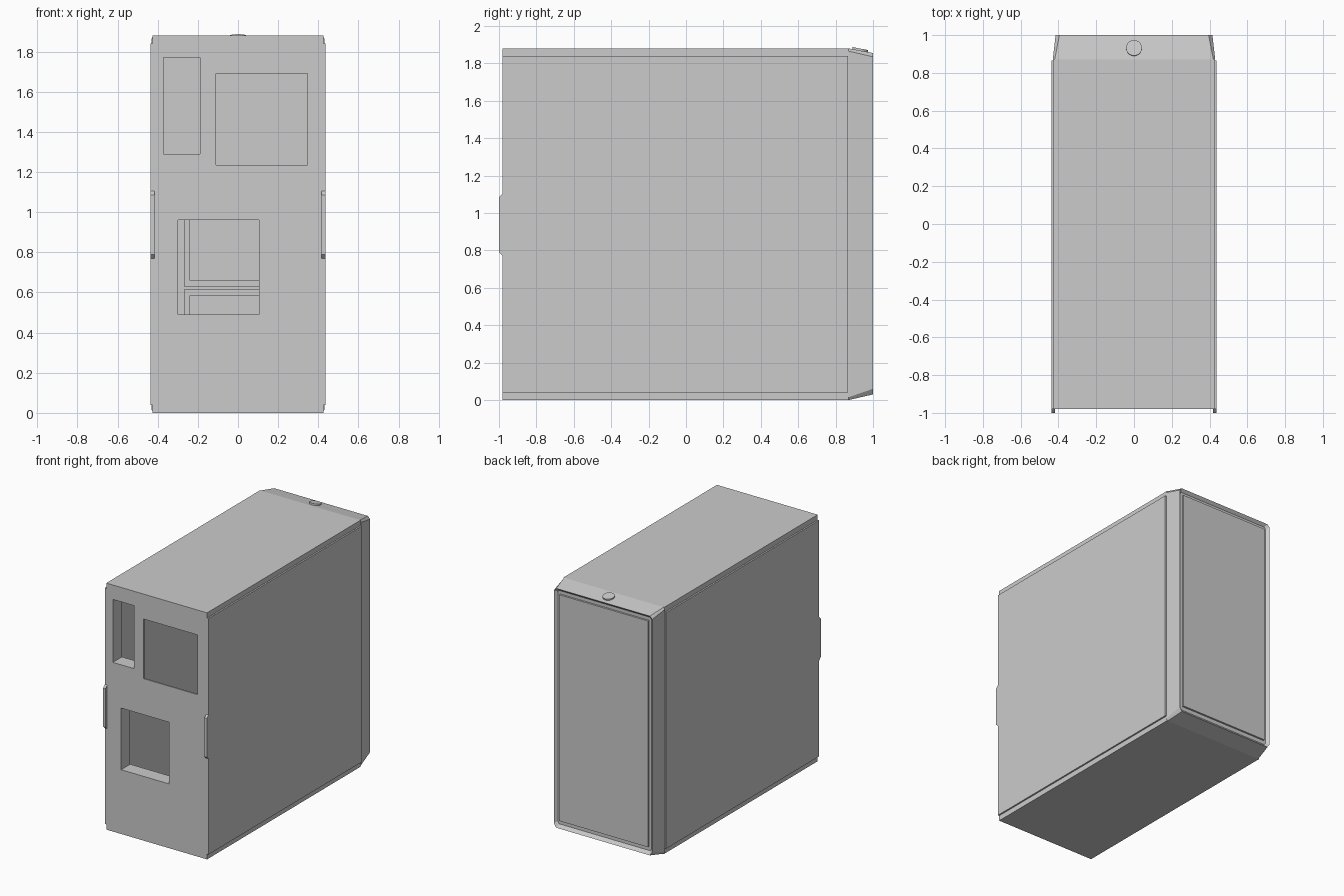
import bpy, bmesh, math
from mathutils import Matrix

if "Cube" in bpy.data.objects:
    bpy.data.objects.remove(bpy.data.objects["Cube"])


def mesh_object(name, verts, faces):
    bm = bmesh.new()
    vs = [bm.verts.new(v) for v in verts]
    for f in faces:
        bm.faces.new([vs[i] for i in f])
    bmesh.ops.recalc_face_normals(bm, faces=bm.faces)
    me = bpy.data.meshes.new(name)
    bm.to_mesh(me)
    bm.free()
    ob = bpy.data.objects.new(name, me)
    bpy.context.collection.objects.link(ob)
    return ob


def loft(name, rings):
    """Closed solid skinned through equal-length rings of points."""
    n = len(rings[0])
    verts = [p for r in rings for p in r]
    faces = [list(range(n)), list(range((len(rings) - 1) * n, len(rings) * n))]
    for k in range(len(rings) - 1):
        for i in range(n):
            j = (i + 1) % n
            faces.append([k * n + i, k * n + j, (k + 1) * n + j, (k + 1) * n + i])
    return mesh_object(name, verts, faces)


def box(name, x0, x1, y0, y1, z0, z1):
    return loft(name, [[(x0, y, z0), (x1, y, z0), (x1, y, z1), (x0, y, z1)]
                       for y in (y0, y1)])


def cut(target, cutter):
    cutter.hide_render = True
    mod = target.modifiers.new("cut", 'BOOLEAN')
    mod.operation, mod.solver, mod.object = 'DIFFERENCE', 'EXACT', cutter
    bpy.context.view_layer.objects.active = target
    bpy.ops.object.modifier_apply(modifier=mod.name)
    bpy.data.objects.remove(cutter)


def sleeve(name, x0, x1, y0, y1, z0, z1, t):
    """Open rectangular tube along y; t > 0 puts the wall outside."""
    def rect(y, d):
        return [(x0 - d, y, z0 - d), (x1 + d, y, z0 - d),
                (x1 + d, y, z1 + d), (x0 - d, y, z1 + d)]
    verts = rect(y0, 0) + rect(y1, 0) + rect(y1, t) + rect(y0, t)
    faces = [[k * 4 + i, k * 4 + (i + 1) % 4,
              (k + 1) % 4 * 4 + (i + 1) % 4, (k + 1) % 4 * 4 + i]
             for k in range(4) for i in range(4)]
    return mesh_object(name, verts, faces)


BACK, SEAM = -0.98, 0.87

# Hollow case shell with three rear openings
shell = box("case_shell", -0.425, 0.425, BACK, SEAM, 0, 1.88)
cut(shell, box("inner_cutter", -0.41, 0.41, BACK + 0.012, SEAM - 0.01, 0.015, 1.865))
openings = {"port_opening": (-0.37, -0.19, 1.29, 1.77),
            "power_opening": (-0.11, 0.345, 1.235, 1.69),
            "card_opening": (-0.30, 0.105, 0.49, 0.96)}
for name, (x0, x1, z0, z1) in openings.items():
    cut(shell, box(name + "_cutter", x0, x1, -1.1, -0.9, z0, z1))
    if name != "power_opening":
        sleeve(name + "_sleeve", x0, x1, BACK + 0.001, BACK + 0.11, z0, z1, 0.008)

# Drive cages inside, seen through the lower opening
for name, z0, z1 in (("upper_drive_cage", 0.63, 1.20), ("lower_drive_cage", 0.06, 0.615)):
    sleeve(name, -0.27, 0.27, 0.25, 0.85, z0, z1, -0.03)

# Side panels and rear finger tabs
for side, s in (("left", -1), ("right", 1)):
    box(side + "_side_panel", min(s * 0.42, s * 0.437), max(s * 0.42, s * 0.437),
        BACK, SEAM - 0.005, 0.04, 1.84)
    profile = [(BACK + 0.01, 0.77), (BACK, 0.77), (-1.0, 0.79),
               (-1.0, 1.085), (BACK, 1.105), (BACK + 0.01, 1.105)]
    loft(side + "_rear_tab", [[(s * x, y, z) for y, z in profile] for x in (0.417, 0.437)])


# Tapered front bezel with a dished rim
def octagon(y, x, z0, z1, cx, cb, ct):
    return [(-x + cx, y, z0), (x - cx, y, z0), (x, y, z0 + cb), (x, y, z1 - ct),
            (x - cx, y, z1), (-x + cx, y, z1), (-x, y, z1 - ct), (-x, y, z0 + cb)]


loft("front_bezel", [octagon(SEAM, 0.43, 0, 1.88, 0.01, 0.015, 0.015),
                     octagon(1.0, 0.415, 0.03, 1.855, 0.02, 0.03, 0.02),
                     octagon(0.98, 0.395, 0.055, 1.835, 0.012, 0.018, 0.012)])

# Raised front door
box("front_door", -0.375, 0.375, 0.97, 0.994, 0.085, 1.81)

# Power button lying on the sloped bezel top
bm = bmesh.new()
bmesh.ops.create_cone(bm, cap_ends=True, segments=24, radius1=0.042, radius2=0.042, depth=0.03)
bm.transform(Matrix.Translation((0, 0.93, 1.864))
             @ Matrix.Rotation(-math.atan2(0.025, 0.13), 4, 'X'))
me = bpy.data.meshes.new("power_button")
bm.to_mesh(me)
bm.free()
button = bpy.data.objects.new("power_button", me)
bpy.context.collection.objects.link(button)
